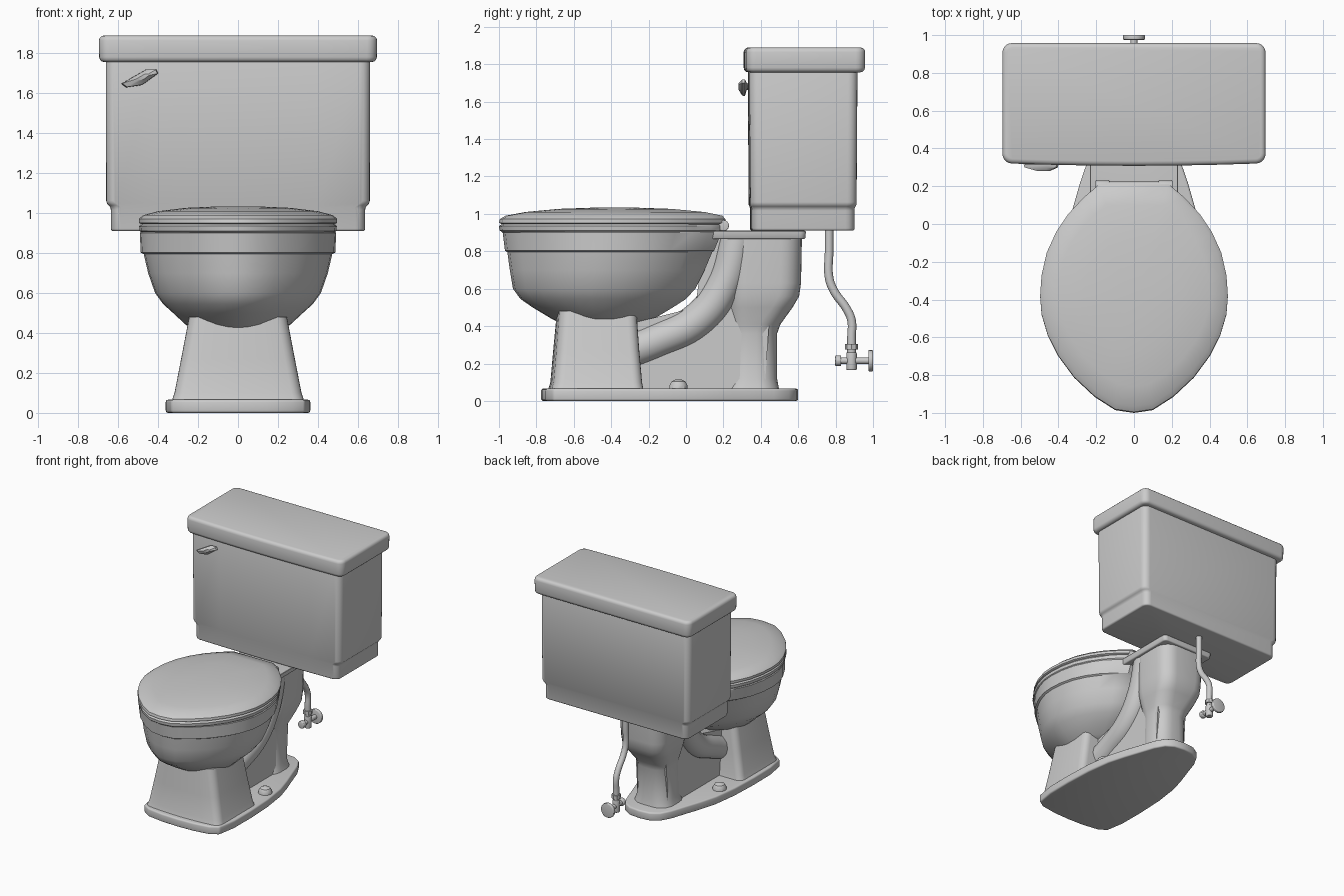
import bpy, bmesh, math
from mathutils import Vector

if "Cube" in bpy.data.objects:
    bpy.data.objects.remove(bpy.data.objects["Cube"])


def loft(name, rings, bevel=0.0):
    """Skin a list of equal-length point rings and cap both ends."""
    bm = bmesh.new()
    vs = [[bm.verts.new(p) for p in r] for r in rings]
    n = len(vs[0])
    for a, b in zip(vs, vs[1:]):
        for i in range(n):
            j = (i + 1) % n
            bm.faces.new((a[i], a[j], b[j], b[i]))
    bm.faces.new(vs[0])
    bm.faces.new(vs[-1])
    bmesh.ops.recalc_face_normals(bm, faces=bm.faces)
    me = bpy.data.meshes.new(name)
    bm.to_mesh(me)
    bm.free()
    ob = bpy.data.objects.new(name, me)
    bpy.context.collection.objects.link(ob)
    if bevel:
        m = ob.modifiers.new("bevel", 'BEVEL')
        m.width, m.segments = bevel, 3
        m.limit_method, m.angle_limit = 'ANGLE', math.radians(35)
    return ob


def rrect(hw, y0, y1, z, r=0.04, bow=0.0, k=5):
    """Rounded rectangle ring whose front edge can bow outwards."""
    pts = []
    for cx, cy, a0 in ((hw - r, y1 - r, 0), (r - hw, y1 - r, 90),
                       (r - hw, y0 + r, 180), (hw - r, y0 + r, 270)):
        for i in range(k + 1):
            a = math.radians(a0 + 90 * i / k)
            pts.append((cx + r * math.cos(a), cy + r * math.sin(a)))
        if a0 == 180:
            pts += [((hw - r) * t, y0) for t in (-0.66, -0.33, 0, 0.33, 0.66)]
    mid = (y0 + y1) / 2
    return [(x, y - (bow * (1 - (x / hw) ** 2) if y < mid else 0), z) for x, y in pts]


# half outline of the bowl: (share of half width, share of length from the front)
EGG = [(0, 0), (.2, .012), (.42, .07), (.64, .155), (.81, .25), (.92, .34), (.985, .43),
       (1, .51), (.985, .60), (.93, .70), (.83, .79), (.70, .87), (.53, .945), (.37, 1)]


def egg(hw, y0, y1, z):
    right = [(x * hw, y0 + t * (y1 - y0), z) for x, t in EGG]
    return right + [(-x, y, z) for x, y, z in reversed(right[1:])]


def rod(name, p, q, r, sides=16, bevel=0.0):
    """Straight round rod from p to q."""
    p, q = Vector(p), Vector(q)
    rot = (q - p).to_track_quat('Z', 'Y')
    circ = [rot @ Vector((r * math.cos(2 * math.pi * i / sides),
                          r * math.sin(2 * math.pi * i / sides), 0)) for i in range(sides)]
    return loft(name, [[p + c for c in circ], [q + c for c in circ]], bevel)


def tube(name, pts, r):
    """Curved round tube through points."""
    cu = bpy.data.curves.new(name, 'CURVE')
    cu.dimensions = '3D'
    cu.bevel_depth, cu.bevel_resolution, cu.resolution_u = r, 4, 8
    cu.use_fill_caps = True
    sp = cu.splines.new('BEZIER')
    sp.bezier_points.add(len(pts) - 1)
    for b, p in zip(sp.bezier_points, pts):
        b.co = p
        b.handle_left_type = b.handle_right_type = 'AUTO'
    ob = bpy.data.objects.new(name, cu)
    bpy.context.collection.objects.link(ob)
    return ob


# tank with a stepped lower band, and its lid
loft("tank", [rrect(.637, .352, .902, .91, .05, .01), rrect(.637, .352, .902, 1.03, .05, .01),
              rrect(.66, .345, .912, 1.05, .05, .01), rrect(.662, .340, .917, 1.78, .05, .01)], .02)
loft("tank_lid", [rrect(.695, .322, .957, 1.757, .05, .014),
                  rrect(.697, .322, .958, 1.89, .05, .014)], .025)

# flush lever
LEV = [(-.585, 1.648), (-.56, 1.63), (-.48, 1.642), (-.40, 1.70), (-.41, 1.72), (-.46, 1.72)]


def lever_ring(s, y):
    return [(-.47 + (x + .47) * s, y, 1.685 + (z - 1.685) * s) for x, z in LEV]


loft("flush_lever", [lever_ring(.35, .345), lever_ring(.4, .325), lever_ring(1, .315),
                     lever_ring(.95, .30), lever_ring(.35, .28)])

# bowl with rim band
loft("bowl", [egg(*a) for a in (
    (.19, -.66, -.25, .41), (.26, -.72, -.17, .44), (.325, -.82, -.07, .50),
    (.375, -.885, 0, .545), (.415, -.925, .05, .60), (.45, -.942, .10, .70),
    (.472, -.955, .14, .795), (.487, -.968, .15, .803), (.492, -.98, .19, .90),
    (.485, -.975, .19, .908))])

# seat ring and domed seat lid
loft("seat", [egg(*a) for a in ((.48, -.98, .19, .90), (.492, -.997, .2, .912),
                                (.495, -1, .2, .935), (.485, -.985, .195, .945))])
loft("seat_lid", [egg(*a) for a in (
    (.48, -.98, .195, .943), (.497, -1, .21, .952), (.497, -.995, .21, .972), (.475, -.965, .195, .99),
    (.40, -.86, .10, 1.01), (.26, -.68, -.08, 1.027), (.1, -.48, -.28, 1.034))])

# seat hinge
rod("hinge_bar", (-.14, .2, .945), (.14, .2, .945), .024)
for s, side in ((1, "right"), (-1, "left")):
    rod("hinge_knuckle_" + side, (s * .13, .2, .937), (s * .205, .2, .937), .03, 16, .006)

# deck under the tank
loft("deck", [rrect(.225, .06, .637, .865, .03), rrect(.235, .06, .642, .91, .03)], .008)

# front pedestal
loft("pedestal", [rrect(.335, -.715, -.225, .05, .05, .025), rrect(.318, -.70, -.235, .10, .05, .025),
                  rrect(.285, -.685, -.25, .27, .05, .025), rrect(.245, -.67, -.265, .48, .05, .02)])

# rear column that narrows downwards
loft("rear_column", [rrect(a, b, c, z, .11) for a, b, c, z in (
    (.165, .20, .50, .05), (.145, .22, .487, .12), (.14, .22, .487, .36), (.15, .22, .505, .41),
    (.18, .22, .57, .50), (.195, .22, .605, .56), (.2, .22, .615, .63), (.205, .22, .62, .88))])

# web joining pedestal and column
WEB = [(-.35, .05), (.42, .05), (.45, .5), (.5, .88), (.1, .88), (.05, .5), (-.35, .4)]
loft("web", [[(s * .135, y, z) for y, z in WEB] for s in (-1, 1)])

# trapway bulging on both sides
for s, side in ((1, "right"), (-1, "left")):
    tube("trapway_" + side, [(s * .10, -.34, .25), (s * .10, -.16, .32), (s * .11, .06, .43),
                             (s * .115, .2, .61), (s * .115, .28, .87)], .095)

# foot plate, wide at the front and tapering to a rounded back
FOOT = [(0, -.775), (.14, -.77), (.27, -.75), (.335, -.71), (.36, -.56), (.362, -.35), (.352, -.12),
        (.325, .08), (.285, .22), (.24, .35), (.2, .47), (.155, .55), (.09, .59), (0, .60)]
foot = FOOT + [(-x, y) for x, y in reversed(FOOT[1:-1])]
loft("foot_plate", [[(x, y, z) for x, y in foot] for z in (0, .066)], .012)

# floor bolt caps
for s, side in ((1, "right"), (-1, "left")):
    cap = [[(s * .27 + r * math.cos(i * math.pi / 5), -.04 + r * math.sin(i * math.pi / 5), z)
            for i in range(10)] for r, z in ((.052, .06), (.05, .085), (.038, .105), (.015, .115))]
    loft("bolt_cap_" + side, cap)

# water supply pipe and stop valve
tube("supply_pipe", [(0, .765, .93), (0, .765, .80), (0, .765, .66), (0, .79, .59), (0, .86, .49),
                     (0, .885, .43), (0, .885, .34), (0, .885, .22)], .023)
rod("pipe_nut", (0, .885, .275), (0, .885, .305), .034, 8)
rod("valve_body", (0, .885, .165), (0, .885, .26), .028, 12, .006)
rod("valve_stem", (0, .82, .215), (0, .985, .215), .018)
rod("valve_knob", (0, .797, .215), (0, .83, .215), .03, 10, .006)
rod("wall_flange", (0, .975, .215), (0, 1.0, .215), .058, 16, .006)

# smooth shading with sharp edges kept
bpy.ops.object.select_all(action='SELECT')
bpy.context.view_layer.objects.active = bpy.data.objects["tank"]
bpy.ops.object.convert(target='MESH')
bpy.ops.object.shade_smooth_by_angle(angle=math.radians(35))
